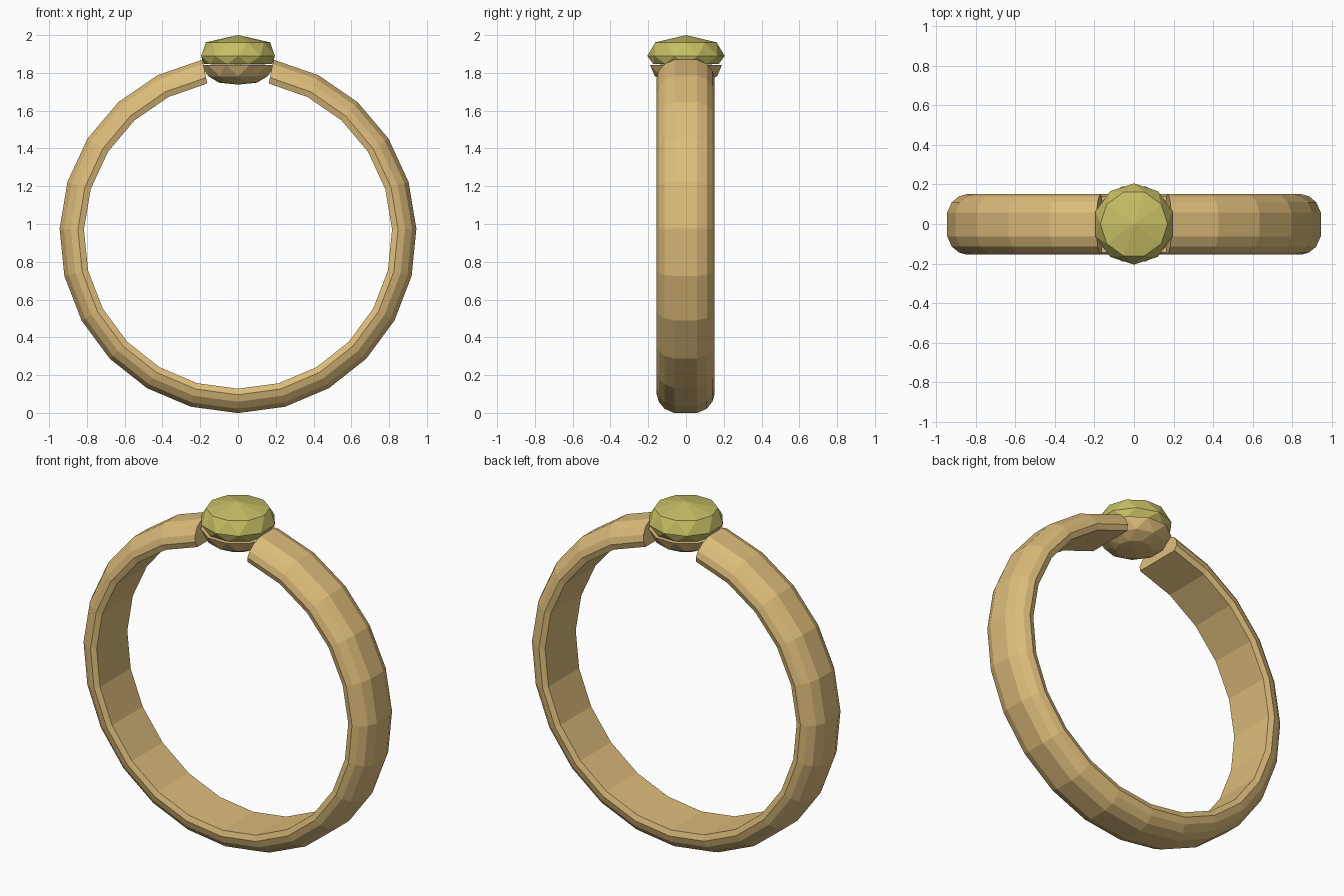
import bpy, bmesh
from math import sin, cos, pi, radians

if "Cube" in bpy.data.objects:
    bpy.data.objects.remove(bpy.data.objects["Cube"])


def material(name, color):
    m = bpy.data.materials.new(name)
    m.diffuse_color = (*color, 1)
    m.use_nodes = True
    m.node_tree.nodes["Principled BSDF"].inputs["Base Color"].default_value = m.diffuse_color
    return m


gold = material("gold", (0.73, 0.51, 0.20))
gem_yellow = material("gem yellow", (0.57, 0.52, 0.13))


def make_object(name, bm, mat):
    bmesh.ops.recalc_face_normals(bm, faces=bm.faces[:])
    me = bpy.data.meshes.new(name)
    bm.to_mesh(me)
    bm.free()
    me.materials.append(mat)
    ob = bpy.data.objects.new(name, me)
    bpy.context.collection.objects.link(ob)
    return ob


def bridge(bm, a, b):
    n = len(a)
    for i in range(n):
        j = (i + 1) % n
        bm.faces.new((a[i], a[j], b[j], b[i]))


# Open band: domed outside, nearly flat inside; half section (radius, y) mirrored
half = [(0.945, 0.060), (0.922, 0.112), (0.885, 0.142), (0.848, 0.153), (0.816, 0.142)]
profile = half + [(r, -y) for r, y in reversed(half)]
CENTRE_Z, GAP, STEPS = 0.944, radians(11.5), 22
bm = bmesh.new()
rings = []
for k in range(STEPS + 1):
    a = GAP + (2 * pi - 2 * GAP) * k / STEPS
    rings.append([bm.verts.new((r * sin(a), y - 0.002, CENTRE_Z + r * cos(a)))
                  for r, y in profile])
for a, b in zip(rings, rings[1:]):
    bridge(bm, a, b)
bm.faces.new(rings[0])
bm.faces.new(rings[-1])
make_object("band", bm, gold)


def lathe(name, levels, bottom, top, sides, mat):
    """Faceted solid from (radius, z) levels, alternate levels turned half a side."""
    bm = bmesh.new()
    loops = []
    for k, (r, z) in enumerate(levels):
        off = 0.5 * (k % 2)
        loops.append([bm.verts.new((r * cos(2 * pi * (i + off) / sides),
                                    r * sin(2 * pi * (i + off) / sides), z))
                      for i in range(sides)])
    for k in range(len(loops) - 1):
        a, b = loops[k], loops[k + 1]
        for i in range(sides):
            j = (i + 1) % sides
            if k % 2 == 0:
                bm.faces.new((a[i], a[j], b[i]))
                bm.faces.new((a[j], b[j], b[i]))
            else:
                bm.faces.new((a[i], a[j], b[j]))
                bm.faces.new((a[i], b[j], b[i]))
    for loop, z in ((loops[0], bottom), (loops[-1], top)):
        tip = bm.verts.new((0, 0, z))
        for i in range(sides):
            bm.faces.new((loop[i], loop[(i + 1) % sides], tip))
    return make_object(name, bm, mat)


# Cup holding the stone
lathe("setting_cup", [(0.10, 1.748), (0.165, 1.782), (0.200, 1.842)], 1.738, 1.846, 10, gold)

# Faceted stone
lathe("stone", [(0.182, 1.846), (0.205, 1.890), (0.170, 1.962)], 1.846, 2.0, 10, gem_yellow)
